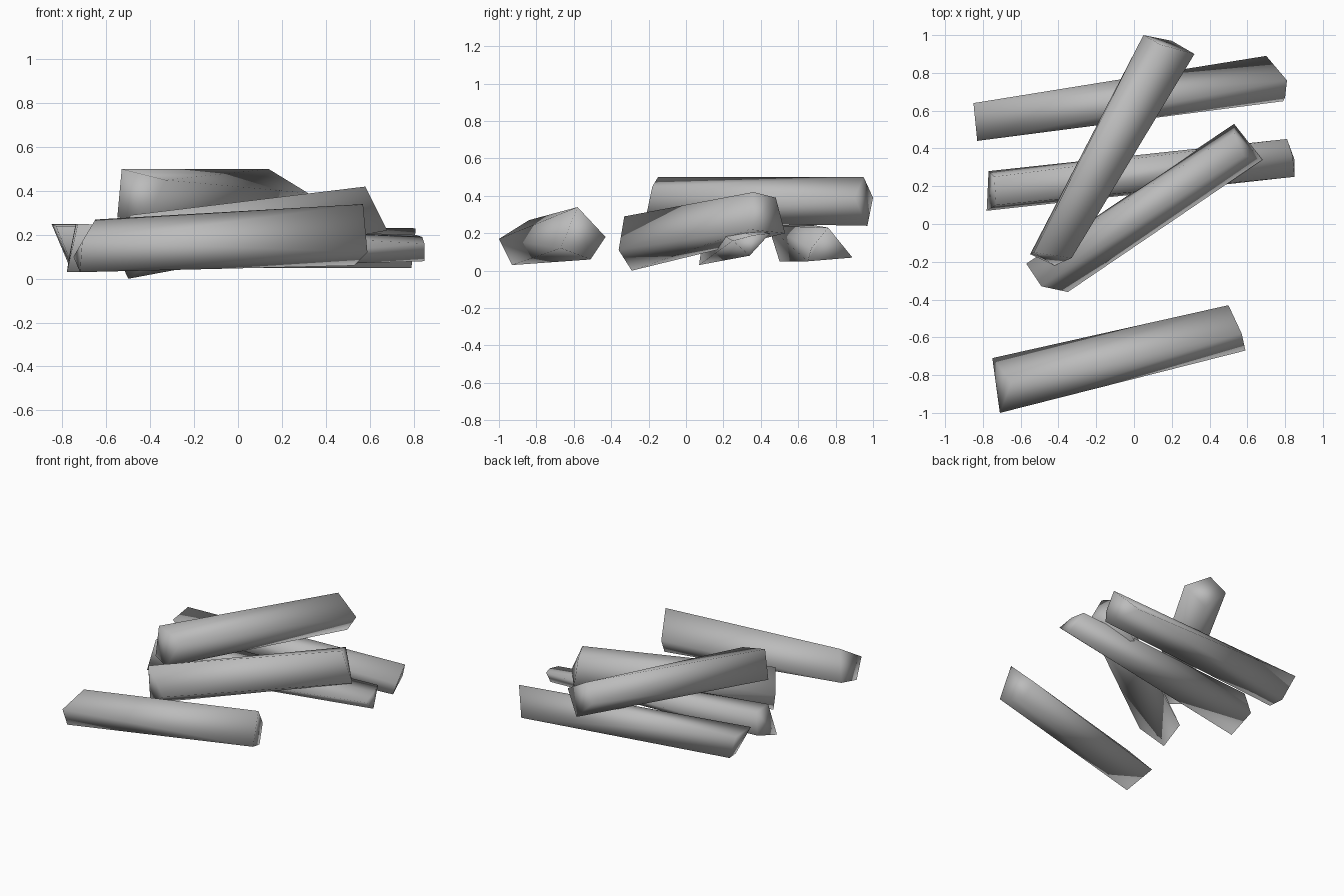
import bpy
import bmesh
from mathutils import Vector

# Remove the default object only
default_cube = bpy.data.objects.get("Cube")
if default_cube:
    bpy.data.objects.remove(default_cube, do_unlink=True)

UNIT = 0.01  # profile corners are given in hundredths


def make_material(name, value):
    colour = (value, value, value, 1.0)
    material = bpy.data.materials.new(name)
    material.use_nodes = True
    material.diffuse_color = colour
    for node in material.node_tree.nodes:
        if node.type == "BSDF_PRINCIPLED":
            node.inputs["Base Color"].default_value = colour
    return material


def make_log(name, near_end, far_end, material):
    """Skin a rough four-sided log between two skewed end profiles."""
    bm = bmesh.new()
    corners = [bm.verts.new(Vector(corner) * UNIT) for corner in near_end + far_end]
    result = bmesh.ops.convex_hull(bm, input=corners)
    unused = {item for item in result["geom_interior"] + result["geom_unused"]
              if isinstance(item, bmesh.types.BMVert)}
    bmesh.ops.delete(bm, geom=list(unused), context="VERTS")
    bmesh.ops.recalc_face_normals(bm, faces=bm.faces[:])
    for face in bm.faces:
        face.smooth = True
    mesh = bpy.data.meshes.new(name)
    bm.to_mesh(mesh)
    bm.free()
    mesh.materials.append(material)
    log = bpy.data.objects.new(name, mesh)
    bpy.context.collection.objects.link(log)
    return log


grey_wood = make_material("grey wood", 0.5)

# Loose log lying on its own at the front
make_log("front_log",
         [(-65, -84, 27), (-75, -71, 10), (-72, -93, 3), (-71, -100, 17)],
         [(57, -58, 34), (50, -43, 18), (53, -51, 6), (59, -67, 12)],
         grey_wood)

# Log leaning from the ground up onto the pile
make_log("leaning_log",
         [(-49, -33, 29), (-35, -36, 11), (-50, -29, 0), (-57, -21, 15)],
         [(58, 36, 42), (68, 34, 22), (53, 53, 20), (53, 48, 39)],
         grey_wood)

# Log resting across the top
make_log("top_log",
         [(-53, -15, 50), (-33, -18, 45), (-42, -22, 26), (-55, -16, 28)],
         [(14, 95, 50), (32, 90, 39), (20, 97, 24), (5, 100, 39)],
         grey_wood)

# Two lower logs that carry the others
make_log("middle_log",
         [(-74, 25, 25), (-73, 10, 25), (-78, 7, 3), (-77, 28, 10)],
         [(84, 36, 19), (85, 25, 16), (85, 34, 8), (81, 45, 20)],
         grey_wood)
make_log("back_log",
         [(-85, 64, 25), (-83, 44, 24), (-75, 50, 5), (-77, 60, 6)],
         [(81, 76, 23), (80, 67, 12), (79, 65, 5), (70, 89, 7)],
         grey_wood)
